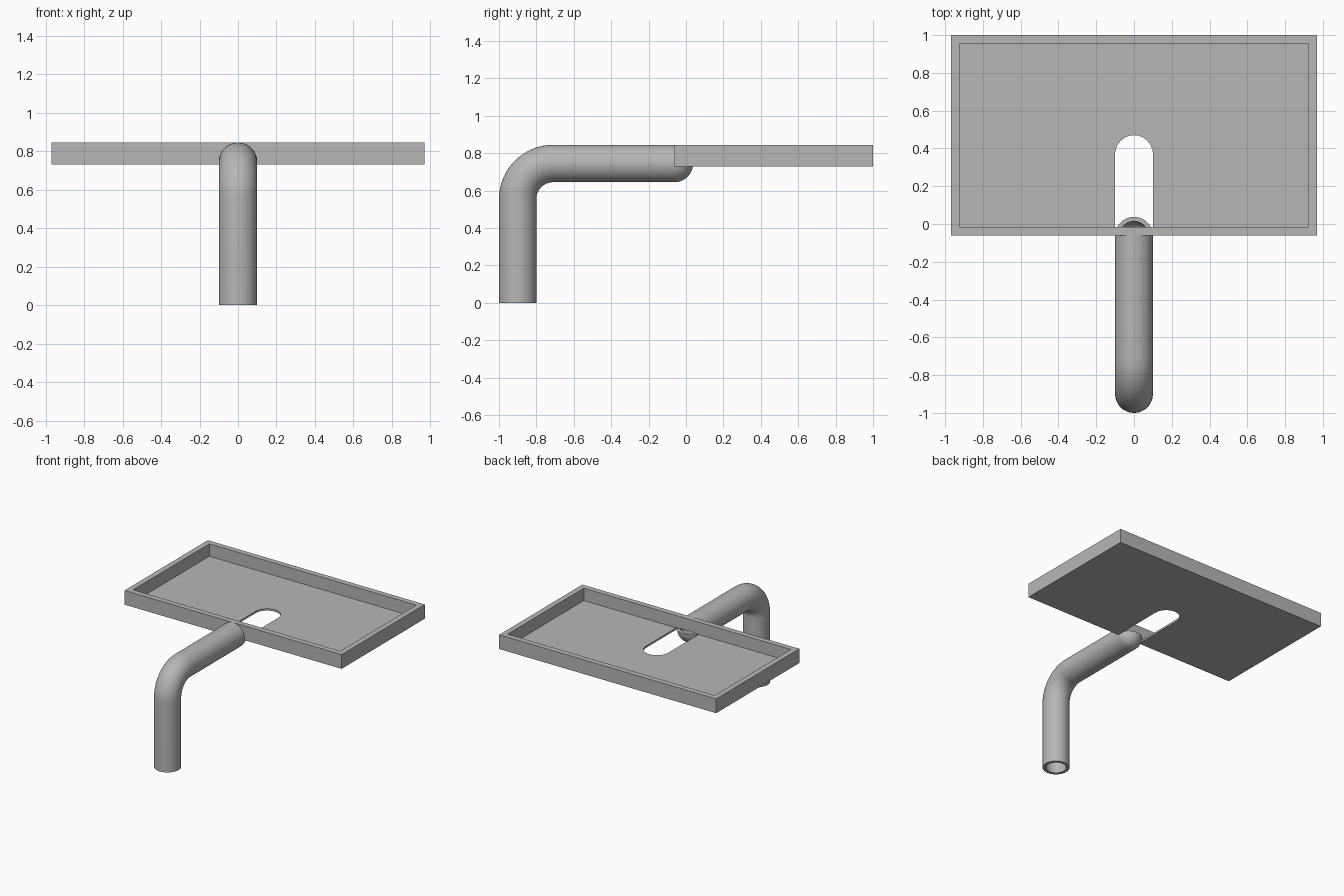
import bpy, bmesh
from math import sin, cos, pi
from mathutils import Vector

cube = bpy.data.objects.get("Cube")
if cube:
    bpy.data.objects.remove(cube, do_unlink=True)

metal = bpy.data.materials.new("grey metal")
metal.use_nodes = True
grey = (0.47, 0.47, 0.47, 1)
metal.diffuse_color = grey
metal.node_tree.nodes["Principled BSDF"].inputs["Base Color"].default_value = grey

R_OUT, R_IN = 0.10, 0.076          # pipe radii
AXIS_Z, FRONT, BACK = 0.745, -0.062, 1.0
LEG_Y, BEND = -0.9, 0.19           # pipe leg position and bend radius
BOTTOM, TOP, HALF_W, WALL = 0.73, 0.845, 0.97, 0.045


def finish(name, bm, smooth=False):
    bmesh.ops.remove_doubles(bm, verts=bm.verts, dist=1e-5)
    bmesh.ops.recalc_face_normals(bm, faces=bm.faces)
    mesh = bpy.data.meshes.new(name)
    bm.to_mesh(mesh)
    bm.free()
    obj = bpy.data.objects.new(name, mesh)
    bpy.context.collection.objects.link(obj)
    mesh.materials.append(metal)
    bpy.ops.object.select_all(action='DESELECT')
    obj.select_set(True)
    bpy.context.view_layer.objects.active = obj
    if smooth:
        bpy.ops.object.shade_smooth_by_angle(angle=pi / 6)
    return obj


def skin(bm, rings, cyclic=False):
    """Join neighbouring closed rings of points with quads."""
    loops = [[bm.verts.new(p) for p in ring] for ring in rings]
    following = loops[1:] + loops[:1] if cyclic else loops[1:]
    for a, b in zip(loops, following):
        for i in range(len(a)):
            bm.faces.new((a[i - 1], a[i], b[i], b[i - 1]))
    return loops


def prism(name, outline, z0, z1):
    bm = bmesh.new()
    low, high = skin(bm, [[(x, y, z) for x, y in outline] for z in (z0, z1)])
    bm.faces.new(low)
    bm.faces.new(high)
    return finish(name, bm)


def rectangle(x, y0, y1):
    return [(-x, y0), (x, y0), (x, y1), (-x, y1)]


def cut(target, cutter):
    cutter.hide_render = True
    mod = target.modifiers.new("cut", 'BOOLEAN')
    mod.operation, mod.solver, mod.object = 'DIFFERENCE', 'EXACT', cutter
    bpy.context.view_layer.objects.active = target
    bpy.ops.object.modifier_apply(modifier=mod.name)
    bpy.data.objects.remove(cutter, do_unlink=True)


# Shallow tray with a raised rim and a round-ended slot in its floor
tray = prism("tray", rectangle(HALF_W, FRONT, BACK), BOTTOM, TOP)
cut(tray, prism("pocket_cutter",
                rectangle(HALF_W - WALL, FRONT + WALL, BACK - WALL), AXIS_Z, TOP + 0.1))
slot = [(R_OUT * cos(pi * i / 24), 0.37 + R_OUT * sin(pi * i / 24)) for i in range(25)]
slot += [(-R_OUT, FRONT + 0.006), (R_OUT, FRONT + 0.006)]
cut(tray, prism("slot_cutter", slot, BOTTOM - 0.1, AXIS_Z + 0.004))

# Hollow pipe: upright leg, quarter bend, level run to the tray
path = [(LEG_Y, 0, 0)]
for i in range(17):
    a = pi / 2 * i / 16
    path.append((LEG_Y + BEND * (1 - cos(a)), AXIS_Z - BEND + BEND * sin(a), a))
path.append((FRONT, AXIS_Z, pi / 2))


def pipe_ring(station, r):
    y, z, a = station
    across = Vector((0, cos(a), -sin(a)))
    return [Vector((r * cos(t), y, z)) + across * r * sin(t)
            for t in (2 * pi * k / 48 for k in range(48))]


bm = bmesh.new()
skin(bm, [pipe_ring(s, R_OUT) for s in path] +
     [pipe_ring(s, R_IN) for s in reversed(path)], cyclic=True)
finish("pipe", bm, smooth=True)

# Rounded end cup that turns the pipe up into the slot
arc = [pi * k / 24 for k in range(25)]
section = [(R_OUT * cos(t), R_OUT * sin(t)) for t in arc]
section += [(R_IN * cos(t), R_IN * sin(t)) for t in reversed(arc)]
bm = bmesh.new()
rings = []
for i in range(17):
    a = pi / 2 * i / 16
    rings.append([(x, FRONT + d * sin(a), AXIS_Z - d * cos(a)) for x, d in section])
loops = skin(bm, rings)
for end in (loops[0], loops[-1]):
    bm.faces.new(end)
finish("pipe_end_cup", bm, smooth=True)
